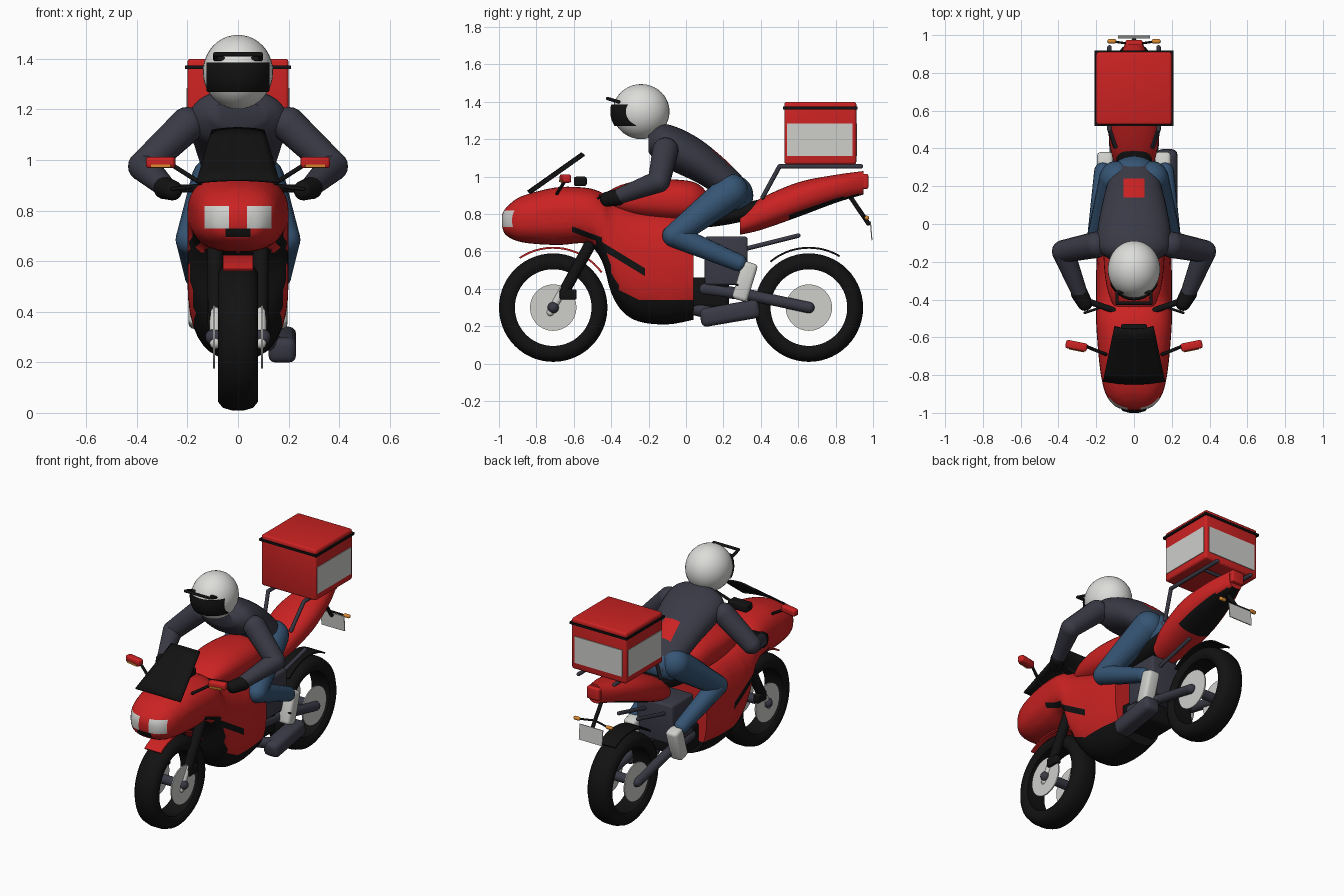
import bpy, bmesh, math
from mathutils import Vector, Matrix, Euler

if "Cube" in bpy.data.objects:
    bpy.data.objects.remove(bpy.data.objects["Cube"])


def material(name, *rgb):
    m = bpy.data.materials.new(name)
    m.use_nodes = True
    m.diffuse_color = (*rgb, 1)
    m.node_tree.nodes["Principled BSDF"].inputs["Base Color"].default_value = (*rgb, 1)
    return m


RED = material("red paint", .6, .016, .016)
BLACK = material("black", .006, .006, .006)
SLATE = material("dark slate", .042, .042, .062)
DENIM = material("denim blue", .036, .09, .175)
GREY = material("light grey", .62, .62, .6)
WHITE = material("helmet white", .72, .72, .7)
ORANGE = material("orange", .7, .25, .03)


def finish(name, bm, *mats, angle=40):
    bmesh.ops.recalc_face_normals(bm, faces=bm.faces[:])
    for f in bm.faces:
        f.smooth = True
    me = bpy.data.meshes.new(name)
    bm.to_mesh(me)
    bm.free()
    me.set_sharp_from_angle(angle=math.radians(angle))
    for m in mats:
        me.materials.append(m)
    ob = bpy.data.objects.new(name, me)
    bpy.context.scene.collection.objects.link(ob)
    return ob


def box(name, size, loc, mat, rot=(0, 0, 0), bevel=0):
    bm = bmesh.new()
    bmesh.ops.create_cube(bm, size=1, matrix=Matrix.Diagonal((*size, 1)))
    if bevel:
        bmesh.ops.bevel(bm, geom=bm.edges[:], offset=bevel, segments=3, profile=.5, affect='EDGES')
    bm.transform(Matrix.Translation(loc) @ Euler(rot).to_matrix().to_4x4())
    return finish(name, bm, mat)


def limb(name, mat, *points, side=1):
    """Tapered rounded tube through (x, y, z, radius) points."""
    bm = bmesh.new()
    pts = [(Vector((p[0] * side, p[1], p[2])), p[3]) for p in points]
    for p, r in pts:
        bmesh.ops.create_uvsphere(bm, u_segments=16, v_segments=10, radius=r,
                                  matrix=Matrix.Translation(p))
    for (a, ra), (b, rb) in zip(pts, pts[1:]):
        d = b - a
        m = Matrix.Translation((a + b) / 2) @ d.to_track_quat('Z', 'Y').to_matrix().to_4x4()
        bmesh.ops.create_cone(bm, cap_ends=False, segments=16, radius1=ra, radius2=rb,
                              depth=d.length, matrix=m)
    return finish(name, bm, mat, angle=60)


def ellipsoid(bm, size, loc):
    bmesh.ops.create_uvsphere(bm, u_segments=32, v_segments=20, radius=1,
                              matrix=Matrix.Translation(loc) @ Matrix.Diagonal((*size, 1)))


def loft(stations, power=2.4, n=36, steps=4):
    """Rounded cross-sections (y, bottom, top, half width) blended along y."""
    s = [Vector(p) for p in stations]
    rows = []
    for i in range(len(s) - 1):
        a, b, c, d = s[max(i - 1, 0)], s[i], s[i + 1], s[min(i + 2, len(s) - 1)]
        for k in range(steps):
            t = k / steps
            rows.append(b + (c - a) * t / 2 + (a * 2 - b * 5 + c * 4 - d) * t**2 / 2
                        + (b * 3 - a - c * 3 + d) * t**3 / 2)
    rows.append(s[-1])
    bm = bmesh.new()
    rings = []
    for y, lo, hi, w in rows:
        ring = []
        for k in range(n):
            a = math.tau * k / n
            c, q = math.cos(a), math.sin(a)
            ring.append(bm.verts.new((w * math.copysign(abs(c)**(2 / power), c), y, (lo + hi) / 2
                                      + (hi - lo) / 2 * math.copysign(abs(q)**(2 / power), q))))
        rings.append(ring)
    for r, q in zip(rings, rings[1:]):
        for k in range(n):
            bm.faces.new((r[k], r[(k + 1) % n], q[(k + 1) % n], q[k]))
    bm.faces.new(rings[0])
    bm.faces.new(rings[-1])
    bmesh.ops.recalc_face_normals(bm, faces=bm.faces[:])
    return bm


def paint(bm, cuts, rule):
    """Cut along planes, then choose each face's material by a rule."""
    for co, no in cuts:
        bmesh.ops.bisect_plane(bm, geom=bm.verts[:] + bm.edges[:] + bm.faces[:],
                               plane_co=co, plane_no=no, dist=1e-4)
    bm.normal_update()
    for f in bm.faces:
        f.material_index = rule(f.calc_center_median(), f.normal)


def lathe(name, profile, centre, mat, start=0, end=360, n=56):
    """Turn a closed (x, radius) profile about a wheel axle."""
    bm = bmesh.new()
    full = end - start == 360
    rings = []
    for i in range(n if full else n + 1):
        a = math.radians(start + (end - start) * i / n)
        rings.append([bm.verts.new((x, centre[0] + r * math.cos(a), centre[1] + r * math.sin(a)))
                      for x, r in profile])
    for r, q in zip(rings, rings[1:] + (rings[:1] if full else [])):
        for k in range(len(profile)):
            j = (k + 1) % len(profile)
            bm.faces.new((r[k], r[j], q[j], q[k]))
    if not full:
        bm.faces.new(rings[0])
        bm.faces.new(rings[-1])
    return finish(name, bm, mat)


X, Y, Z = Vector((1, 0, 0)), Vector((0, 1, 0)), Vector((0, 0, 1))

# Wheels, brake discs, hubs and mudguards
TYRE = [(-.065, .205), (-.08, .225), (-.08, .255), (-.06, .28), (-.025, .29),
        (.025, .29), (.06, .28), (.08, .255), (.08, .225), (.065, .205)]
for end, y in (("front", -.71), ("rear", .657)):
    c = (y, .3)
    lathe(end + "_tyre", TYRE, c, BLACK)
    limb(end + "_hub", SLATE, (-.1, y, .3, .03), (.1, y, .3, .03))
    for x in (-.095, .095):
        lathe(end + "_brake_disc", [(x - .004, .02), (x - .004, .124), (x + .004, .124), (x + .004, .02)],
              c, GREY)
GUARD = [(-.06, .315), (-.06, .325), (.06, .325), (.06, .315)]
lathe("front_mudguard", GUARD, (-.71, .3), RED, 36, 124, 16)
lathe("rear_mudguard", GUARD, (.657, .3), BLACK, 59, 130, 16)

# Fairing with headlights, side stripes, black belly and open front
SLOPE = Vector((0, .52, .854))
SLOPE2 = Vector((0, .35, .937))


def fairing_rule(c, n):
    x = abs(c.x)
    if c.y < -.88 and n.y < -.1:
        if .035 < x < .132 and .73 < c.z < .818:
            return 2
        if x < .05 and .695 < c.z < .73:
            return 1
    if c.y > -.5 and c.z < .34 + max(0, -.5 * (c.y + .25)):
        return 1
    if -.52 < c.y < -.3 and c.z < .64 and abs(n.x) < .8 and n.y < -.2:
        return 1
    if x > .1 and abs((c - Vector((0, -.36, .575))).dot(SLOPE)) < .018 and -.48 < c.y < -.22:
        return 1
    if x > .1 and abs((c - Vector((0, -.53, .69))).dot(SLOPE2)) < .014 and -.61 < c.y < -.45:
        return 1
    return 0


body = loft([(-.985, .74, .79, .04), (-.965, .69, .83, .1), (-.9, .655, .885, .15),
             (-.8, .64, .92, .175), (-.67, .635, .945, .19), (-.53, .64, .94, .2),
             (-.45, .55, .915, .2), (-.4, .38, .88, .2), (-.34, .28, .86, .2),
             (-.25, .225, .83, .2), (-.1, .21, .81, .195), (.04, .235, .79, .18)], 2.5)
cuts = [(X * x, X) for x in (-.132, -.05, -.035, .035, .05, .132)]
cuts += [(Z * z, Z) for z in (.34, .695, .73, .818)]
cuts += [(Y * y, Y) for y in (-.61, -.48, -.45, -.22)]
cuts += [(Vector((0, -.25, .34)), Vector((0, .447, .894)))]
for w in (-1, 1):
    cuts += [(Vector((0, -.36, .575)) + SLOPE * w * .018, SLOPE),
             (Vector((0, -.53, .69)) + SLOPE2 * w * .014, SLOPE2)]
paint(body, cuts, fairing_rule)
finish("fairing", body, RED, BLACK, GREY)

# Tank, seat, tail, engine
finish("fuel_tank", loft([(-.45, .84, .9, .1), (-.35, .8, .955, .14), (-.2, .77, .985, .16),
                          (0, .76, .98, .155), (.08, .77, .95, .12), (.12, .8, .9, .07)]), RED)
finish("seat", loft([(.02, .72, .85, .1), (.2, .74, .84, .1), (.4, .78, .88, .09)]), BLACK)
tail = loft([(.29, .69, .81, .09), (.4, .715, .885, .125), (.6, .785, .97, .14),
             (.8, .86, 1.01, .105), (.95, .905, 1.03, .05)])
paint(tail, [(Y * .55, Y)], lambda c, n: int(n.z < -.75 and c.y > .55))
finish("tail", tail, RED, BLACK)
box("tail_light", (.09, .05, .08), (0, .95, .975), RED, bevel=.01)
box("engine_block", (.26, .23, .26), (0, .215, .55), SLATE, bevel=.015)
box("gearbox", (.24, .22, .16), (0, .12, .38), BLACK, bevel=.02)
exhaust = box("exhaust", (.11, .32, .1), (.175, .235, .27), SLATE, rot=(.17, 0, 0), bevel=.03)
limb("exhaust_pipe", SLATE, (.05, .0, .3, .03), (.16, .14, .27, .035))

# Windscreen and instruments
bm = bmesh.new()
bmesh.ops.create_grid(bm, x_segments=10, y_segments=6, size=1)
for v in bm.verts:
    s, t = v.co.x, (v.co.y + 1) / 2
    v.co = ((.165 - .06 * t) * s, -.85 + .29 * t + .015 * s * s, .925 + .205 * t - .01 * s * s)
screen = finish("windscreen", bm, BLACK)
screen.modifiers.new("thickness", 'SOLIDIFY').thickness = .01
box("instruments", (.14, .07, .05), (0, -.565, .975), BLACK, bevel=.012)

# Rear box with lid seam and pale panels
box("cargo_box", (.4, .385, .335), (0, .718, 1.233), RED, bevel=.014)
box("lid_seam", (.418, .4, .014), (0, .718, 1.367), BLACK)
for s in (-1, 1):
    box("box_side_panel", (.006, .35, .175), (s * .201, .715, 1.198), GREY)
box("box_back_panel", (.35, .006, .175), (0, .912, 1.198), GREY)

# Number plate on its stalk
limb("plate_stalk", BLACK, (0, .88, .89, .012), (0, .975, .75, .012))
box("number_plate", (.17, .006, .1), (0, .99, .71), GREY, rot=(.08, 0, 0))

# Rider: torso with back patch, hips, helmet, visor
torso = loft([(-.2, 1.13, 1.23, .11), (-.14, 1.06, 1.28, .185), (-.05, 1.02, 1.265, .195),
              (.075, .96, 1.2, .175), (.2, .88, 1.1, .145), (.3, .85, 1, .115), (.345, .87, .94, .07)], 2.1)
paint(torso, [(X * .056, X), (X * -.056, X), (Y * .14, Y), (Y * .24, Y)],
      lambda c, n: int(abs(c.x) < .056 and .14 < c.y < .24 and n.z > .3))
finish("jacket", torso, SLATE, RED)
bm = bmesh.new()
ellipsoid(bm, (.135, .11, .11), (0, .25, .9))
finish("hips", bm, DENIM)
HEAD = Vector((0, -.24, 1.348))
bm = bmesh.new()
ellipsoid(bm, (.139, .152, .147), HEAD)
finish("helmet", bm, WHITE)
bm = bmesh.new()
ellipsoid(bm, (.145, .165, .152), HEAD)
paint(bm, [(X * .125, X), (X * -.125, X), (Z * 1.27, Z), (Z * 1.385, Z)],
      lambda c, n: int(abs(c.x) < .125 and 1.27 < c.z < 1.385 and c.y < -.26))
bmesh.ops.delete(bm, geom=[f for f in bm.faces if not f.material_index], context='FACES')
finish("visor", bm, BLACK)
limb("visor_peak", BLACK, *[(x, y, z, .009) for x, y, z in
     ((-.09, -.36, 1.4), (-.09, -.42, 1.418), (.09, -.42, 1.418), (.09, -.36, 1.4), (-.09, -.36, 1.4))])

# Everything that comes in left and right pairs
for name, s in (("left_", 1), ("right_", -1)):
    def pair(part, mat, *pts):
        limb(name + part, mat, *pts, side=s)

    pair("arm", SLATE, (.2, -.11, 1.14, .07), (.375, -.145, .975, .06), (.29, -.36, .895, .042))
    pair("glove", BLACK, (.29, -.365, .89, .045), (.26, -.42, .88, .04))
    pair("leg", DENIM, (.09, .24, .92, .095), (.185, -.065, .685, .062), (.165, .28, .54, .046))
    box(name + "shoe", (.085, .085, .21), (s * .153, .315, .44), GREY, rot=(-.3, 0, 0), bevel=.02)
    pair("footpeg", BLACK, (.08, .28, .42, .015), (.18, .28, .42, .015))
    pair("upper_fork", BLACK, (.09, -.5, .66, .032), (.09, -.655, .38, .03))
    pair("lower_fork", GREY, (.09, -.655, .4, .022), (.09, -.725, .275, .022))
    box(name + "brake_caliper", (.04, .09, .055), (s * .1, -.63, .37), BLACK, bevel=.008)
    pair("handlebar", BLACK, (.1, -.46, .89, .016), (.31, -.385, .885, .016))
    pair("lever", BLACK, (.17, -.44, .895, .007), (.26, -.47, .885, .007))
    pair("mirror_stem", BLACK, (.15, -.69, .91, .009), (.26, -.645, .98, .009))
    box(name + "mirror", (.115, .045, .045), (s * .305, -.645, .99), RED, rot=(0, 0, s * .2), bevel=.012)
    box(name + "mirror_indicator", (.08, .006, .012), (s * .305, -.669, .977), ORANGE, rot=(0, 0, s * .2))
    pair("swingarm", SLATE, (.1, .1, .4, .035), (.1, .35, .365, .03), (.105, .657, .3, .03))
    pair("tail_strut", SLATE, (.07, .3, .61, .012), (.07, .6, .685, .012))
    pair("rack_rail", SLATE, (.1, .41, .89, .012), (.13, .5, 1.055, .012), (.13, .935, 1.055, .012))
    pair("rear_indicator_stem", BLACK, (0, .95, .79, .006), (.1, .965, .78, .006))
    pair("rear_indicator", ORANGE, (.105, .967, .78, .012), (.13, .967, .78, .012))
limb("rack_crossbar", SLATE, (-.13, .8, 1.055, .01), (.13, .8, 1.055, .01))
